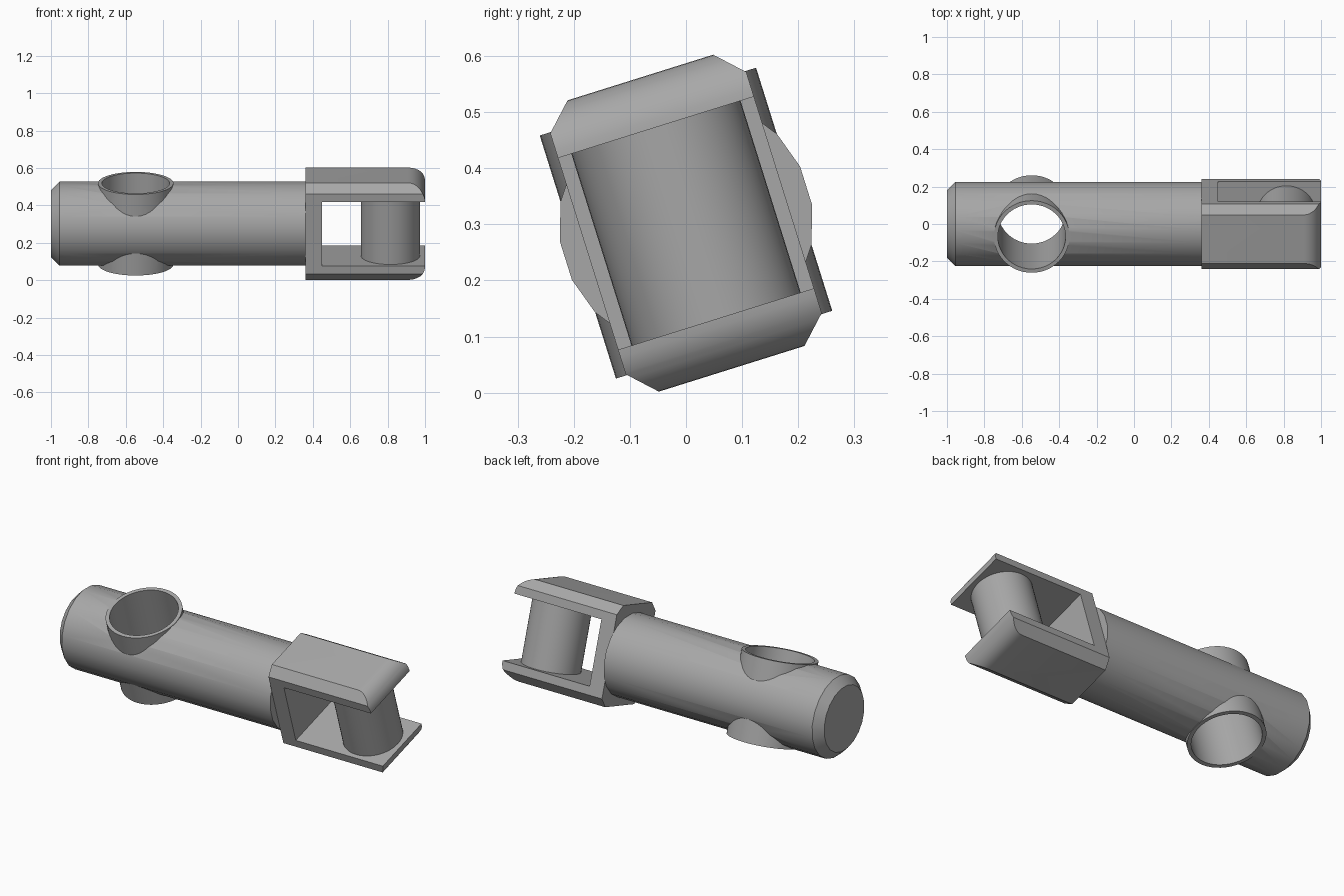
import bpy, bmesh, math
from mathutils import Matrix

cube = bpy.data.objects.get("Cube")
if cube:
    bpy.data.objects.remove(cube, do_unlink=True)

TILT, AXIS_Z = math.radians(17.4), 0.302
PLACE = Matrix.Translation((0, 0, AXIS_Z)) @ Matrix.Rotation(TILT, 4, 'X')

steel = bpy.data.materials.new("grey steel")
steel.use_nodes = True
GREY = (0.39, 0.39, 0.39, 1)
steel.diffuse_color = GREY
steel.node_tree.nodes["Principled BSDF"].inputs["Base Color"].default_value = GREY


def new_object(name, bm):
    bmesh.ops.recalc_face_normals(bm, faces=bm.faces)
    mesh = bpy.data.meshes.new(name)
    bm.to_mesh(mesh)
    bm.free()
    mesh.materials.append(steel)
    ob = bpy.data.objects.new(name, mesh)
    bpy.context.collection.objects.link(ob)
    return ob


def prism(name, points, offset):
    """Extrude a closed outline of 3D points along an offset vector."""
    bm = bmesh.new()
    face = bm.faces.new([bm.verts.new(p) for p in points])
    out = bmesh.ops.extrude_face_region(bm, geom=[face])
    verts = [g for g in out["geom"] if isinstance(g, bmesh.types.BMVert)]
    bmesh.ops.translate(bm, verts=verts, vec=offset)
    return new_object(name, bm)


def upright_cylinder(name, x, radius, half, segments=48):
    pts = [(x + radius * math.cos(math.tau * i / segments),
            radius * math.sin(math.tau * i / segments), -half) for i in range(segments)]
    return prism(name, pts, (0, 0, 2 * half))


def combine(target, tool, operation):
    """Apply a boolean and remove the helper."""
    mod = target.modifiers.new(operation, 'BOOLEAN')
    mod.operation, mod.solver, mod.object = operation, 'EXACT', tool
    bpy.context.view_layer.objects.active = target
    bpy.ops.object.modifier_apply(modifier=mod.name)
    bpy.data.objects.remove(tool, do_unlink=True)


# Main rod: 20 sides, chamfered at the free end
SIDES, R = 20, 0.227
bm = bmesh.new()
rings = []
for x, r in ((-1, 0.182), (-0.955, R), (0.362, R)):
    rings.append([bm.verts.new((x, r * math.cos(math.tau * (i + 0.5) / SIDES),
                                r * math.sin(math.tau * (i + 0.5) / SIDES)))
                  for i in range(SIDES)])
for a, b in zip(rings, rings[1:]):
    for i in range(SIDES):
        j = (i + 1) % SIDES
        bm.faces.new((a[i], a[j], b[j], b[i]))
bm.faces.new(rings[0])
bm.faces.new(rings[-1])
rod = new_object("rod_with_cross_sleeve", bm)

# Cross sleeve with an open bore
combine(rod, upright_cylinder("sleeve", -0.547, 0.202, 0.227), 'UNION')
combine(rod, upright_cylinder("bore", -0.547, 0.181, 0.4), 'DIFFERENCE')

# Fork: C-shaped side outline with rounded tips, trimmed to a chamfered section
X0, X1, SLOT, H, GAP, W, CH = 0.362, 1.0, 0.45, 0.272, 0.179, 0.183, 0.047
F = H - GAP
tip = [(X1 - F + F * math.cos(t), GAP + F * math.sin(t))
       for t in (math.pi / 2 * i / 10 for i in range(11))]
upper = [(SLOT, GAP)] + tip + [(X0, H)]
outline = upper + [(x, -z) for x, z in reversed(upper)]
fork = prism("fork", [(x, -0.25, z) for x, z in outline], (0, 0.5, 0))
section = [(W, H - CH), (W - CH, H), (CH - W, H), (-W, H - CH)]
section += [(-y, -z) for y, z in section]
combine(fork, prism("section", [(0.3, y, z) for y, z in section], (0.8, 0, 0)), 'INTERSECT')

# Pin between the fork arms
pin = upright_cylinder("fork_pin", 0.815, 0.158, GAP + 0.01)

# Shade and lean the whole assembly
for ob in (rod, fork, pin):
    ob.data.transform(PLACE)
    bpy.ops.object.select_all(action='DESELECT')
    ob.select_set(True)
    bpy.context.view_layer.objects.active = ob
    bpy.ops.object.shade_smooth_by_angle(angle=math.radians(30))
